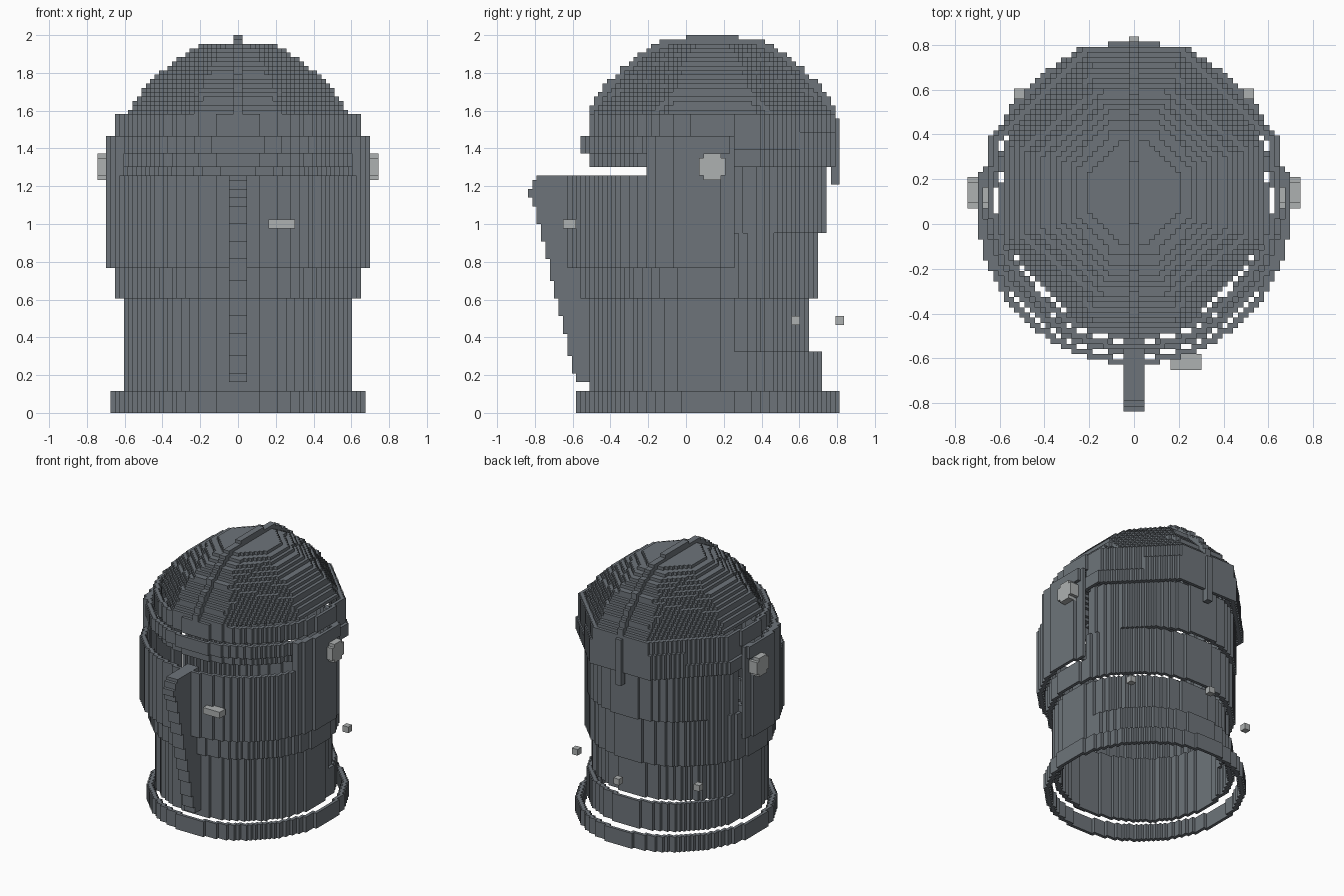
import bpy
import bmesh
import math

if "Cube" in bpy.data.objects:
    bpy.data.objects.remove(bpy.data.objects["Cube"])

S = 2 / 86  # edge length of one block


def material(name, rgb):
    m = bpy.data.materials.new(name)
    m.diffuse_color = (*rgb, 1)
    m.use_nodes = True
    m.node_tree.nodes["Principled BSDF"].inputs["Base Color"].default_value = m.diffuse_color
    return m


STEEL = material("dark steel", (0.155, 0.175, 0.195))
RIVET = material("light steel", (0.42, 0.44, 0.44))


def build(name, layers, mat):
    """layers: list of (cells, z0, z1); each cell set is extruded without inner walls."""
    bm = bmesh.new()

    def quad(*pts):
        bm.faces.new([bm.verts.new([c * S for c in p]) for p in pts])

    for cells, a, b in layers:
        for i, j in cells:
            quad((i, j, b), (i + 1, j, b), (i + 1, j + 1, b), (i, j + 1, b))
            quad((i, j, a), (i, j + 1, a), (i + 1, j + 1, a), (i + 1, j, a))
            if (i - 1, j) not in cells:
                quad((i, j, a), (i, j, b), (i, j + 1, b), (i, j + 1, a))
            if (i + 1, j) not in cells:
                quad((i + 1, j, a), (i + 1, j + 1, a), (i + 1, j + 1, b), (i + 1, j, b))
            if (i, j - 1) not in cells:
                quad((i, j, a), (i + 1, j, a), (i + 1, j, b), (i, j, b))
            if (i, j + 1) not in cells:
                quad((i, j + 1, a), (i, j + 1, b), (i + 1, j + 1, b), (i + 1, j + 1, a))
    bmesh.ops.remove_doubles(bm, verts=bm.verts, dist=1e-5)
    me = bpy.data.meshes.new(name)
    bm.to_mesh(me)
    bm.free()
    me.materials.append(mat)
    ob = bpy.data.objects.new(name, me)
    bpy.context.collection.objects.link(ob)
    return ob


def disc(rx, ry, cy, octagon=False):
    out = set()
    for i in range(-34, 34):
        for j in range(-40, 44):
            u, v = abs(i + .5) / rx, abs(j + .5 - cy) / ry
            d = max(u, v, (u + v) / 1.37) if octagon else math.hypot(u, v)
            if d <= 1:
                out.add((i, j))
    return out


def edge(outer, inner):
    """Cells of outer that touch something outside inner."""
    return {(i, j) for i, j in outer
            if any((i + a, j + b) not in inner for a in (-1, 0, 1) for b in (-1, 0, 1))}


def ring(rx, front, rear, ymin=-99, ymax=99):
    d = disc(rx, (rear - front) / 2, (rear + front) / 2)
    return {c for c in edge(d, d) if ymin <= c[1] < ymax}


def rect(x0, x1, y0, y1):
    return {(i, j) for i in range(x0, x1) for j in range(y0, y1)}


# Collar and neck
build("collar", [(ring(29, -25, 35), 0, 5)], STEEL)
build("neck_front", [(ring(26, -22, 28, ymax=11), 5, 26)], STEEL)
build("neck_back", [(ring(26, -22, 28, ymin=11), 14, 26)], STEEL)
build("neck_guard", [(ring(26, -21, 31, ymin=11), 5, 14)], STEEL)

# Jaw and back plates
build("jaw", [(ring(28, -24, 30, ymax=10), 26, 33)], STEEL)
build("back_lower", [(ring(28, -24, 30, ymin=10), 26, 41)], STEEL)
build("back_upper", [(ring(27, -24, 32, ymin=10), 41, 57)], STEEL)

# Visor with raised cheeks on both sides
build("visor", [(ring(30, -27, 32, ymax=11), 33, 54),
                (ring(30, -27, 32, -9, 11), 54, 63)], STEEL)

# Brow bands above the eye slit
build("brow", [(ring(28, -22, 34, ymax=11), 56, 59),
               (ring(30, -24, 34, ymax=11), 59, 63),
               (ring(28, -22, 34, ymax=11), 63, 68)], STEEL)

# Skull dome, as stacked faceted layers
PROFILE = [(50, 28, 28), (63, 27.3, 28), (68, 25, 26.5), (73, 21.5, 23.2),
           (77, 17.5, 19.5), (81.5, 11.8, 13.5), (84, 6.5, 7)]


def radii(z):
    for (a, ax, ay), (b, bx, by) in zip(PROFILE, PROFILE[1:]):
        if z <= b:
            t = max(0, (z - a) / (b - a))
            return ax + (bx - ax) * t, ay + (by - ay) * t
    return PROFILE[-1][1:]


def dome(z):
    return disc(*radii(z), 6, True) if z < 84 else set()


lower = [({c for c in edge(dome(z), dome(z)) if c[1] >= 10}, z, z + 4) for z in (56, 60, 64)]
build("skull", lower + [(edge(dome(z), dome(z + 1)), z, z + 1) for z in range(68, 84)], STEEL)

# Crest strip over the skull
crest = []
for z in range(52, 86):
    out = round(radii(z - 1.6)[1] + (1 if z < 76 else .5)) if z < 85 else 6
    inn = round(radii(z + 1)[1]) - 1 if z < 82 else 0
    cells = rect(-1, 1, 6 + inn, 6 + out)
    if z >= 67:
        cells |= rect(-1, 1, 6 - out, 6 - inn)
    crest.append((cells, z, z + 1))
build("crest", crest, STEEL)

# Raked blade on the front of the visor
blade = [(rect(-2, 2, -25, -21), 7, 9)]
for z in range(9, 49):
    blade.append((rect(-2, 2, -round(25.6 + (z - 9) * 9.4 / 40), -22), z, z + 1))
blade += [(rect(-2, 2, -36, -23), 49, 51), (rect(-2, 2, -35, -23), 51, 53),
          (rect(-2, 2, -34, -23), 53, 54)]
build("visor_blade", blade, STEEL)

# Side pivots with clipped corners
for name, x0, x1 in (("pivot_right", 28, 32), ("pivot_left", -32, -28)):
    build(name, [(rect(x0, x1, 4, 8), 53, 54), (rect(x0, x1, 3, 9), 54, 58),
                 (rect(x0, x1, 4, 8), 58, 59)], RIVET)

# Visor latch and rear studs
build("visor_latch", [(rect(7, 13, -28, -25), 42, 44)], RIVET)
for name, x, y in (("stud_right", 21, 24), ("stud_left", -23, 24), ("stud_back", -1, 34)):
    build(name, [(rect(x, x + 2, y, y + 2), 20, 22)], RIVET)
